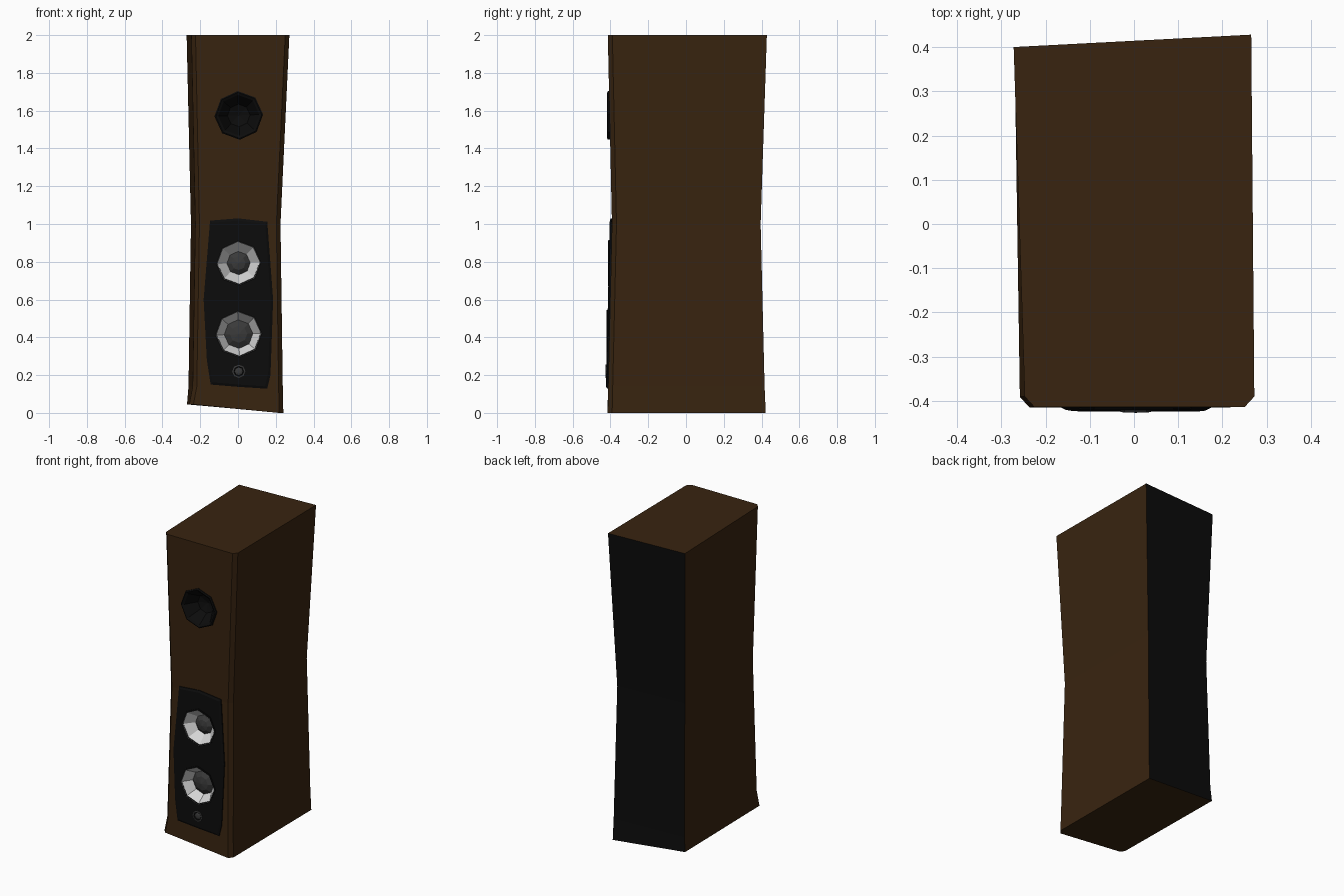
import bpy, bmesh, math

if "Cube" in bpy.data.objects:
    bpy.data.objects.remove(bpy.data.objects["Cube"])

def material(name, c):
    m = bpy.data.materials.new(name)
    m.diffuse_color = (*c, 1)
    m.use_nodes = True
    m.node_tree.nodes["Principled BSDF"].inputs["Base Color"].default_value = m.diffuse_color
    return m

WOOD = material("dark walnut", (0.040, 0.0175, 0.0050))
BLACK = material("matte black", (0.0036, 0.0036, 0.0036))
SILVER = material("silver cone", (0.66, 0.66, 0.66))
GREY = material("dark grey", (0.042, 0.042, 0.042))

def finish(name, bm, mats):
    me = bpy.data.meshes.new(name)
    bm.to_mesh(me)
    bm.free()
    for m in mats:
        me.materials.append(m)
    ob = bpy.data.objects.new(name, me)
    bpy.context.collection.objects.link(ob)
    return ob

def loft(bm, rings, caps=True):
    """Skin closed rings of points; optionally cap both ends."""
    rows = [[bm.verts.new(p) for p in r] for r in rings]
    n = len(rows[0])
    for a, b in zip(rows, rows[1:]):
        for j in range(n):
            k = (j + 1) % n
            bm.faces.new((a[j], a[k], b[k], b[j]))
    if caps:
        bm.faces.new(rows[0][::-1])
        bm.faces.new(rows[-1])
        bmesh.ops.recalc_face_normals(bm, faces=bm.faces)

def front_y(z):
    """Front surface of the waisted cabinet."""
    return -0.392 - 0.023 * abs(z - 1)

def ring(cx, cz, r, y, sides=8, turn=0.04):
    return [(cx + r * math.cos(turn + 2 * math.pi * i / sides), y,
             cz + r * math.sin(turn + 2 * math.pi * i / sides)) for i in range(sides)]

def lathe(name, cx, cz, y, profile, mats, slots):
    """Octagonal part from (radius, depth) points, outer edge to centre."""
    bm = bmesh.new()
    loft(bm, [ring(cx, cz, r, y + d) for r, d in profile], caps=False)
    for i, f in enumerate(bm.faces):
        f.material_index = slots[i // 8]
    bmesh.ops.remove_doubles(bm, verts=bm.verts, dist=1e-5)
    return finish(name, bm, mats)

def cut(target, name, cx, cz, r, depth):
    """Octagonal hole through the front surface."""
    bm = bmesh.new()
    y = front_y(cz)
    loft(bm, [ring(cx, cz, r, y - 0.05), ring(cx, cz, r, y + depth)])
    c = finish(name, bm, [])
    c.hide_render = True
    c.hide_set(True)
    for t in target:
        m = t.modifiers.new(name, 'BOOLEAN')
        m.operation = 'DIFFERENCE'
        m.solver = 'EXACT'
        m.object = c

# cabinet: waisted, slightly skewed box with chamfered front edges
# z left, z right, x front left/right, x back left/right, y front, y back left/right
sections = [
    (0.045, 0.0, -0.258, 0.240, -0.270, 0.235, -0.415, 0.395, 0.422),
    (0.14, 0.14, -0.240, 0.237, -0.262, 0.232, -0.412, 0.390, 0.416),
    (1.0, 1.0, -0.226, 0.225, -0.249, 0.221, -0.392, 0.368, 0.395),
    (2.0, 2.0, -0.247, 0.272, -0.272, 0.265, -0.414, 0.400, 0.428),
]
rings = []
for zl, zr, fl, fr, bl, br, yf, ybl, ybr in sections:
    rings.append([(fl + 0.022, yf, zl), (fr - 0.022, yf, zr), (fr, yf + 0.024, zr),
                  (br, ybr, zr), (bl, ybl, zl), (fl, yf + 0.024, zl)])
bm = bmesh.new()
loft(bm, rings)
for f in bm.faces:
    f.material_index = 1 if f.normal.y > 0.8 else 0
cabinet = finish("cabinet", bm, [WOOD, BLACK])

# bowed baffle plate carrying the drivers
outline = [(-0.148, 1.018), (-0.182, 0.6), (-0.165, 0.28), (-0.145, 0.15), (0, 0.138),
           (0.155, 0.128), (0.172, 0.2), (0.186, 0.6), (0.155, 1.012), (0, 1.03)]
def plate_ring(inset, off):
    pts = []
    for x, z in outline:
        x, z = x * (1 - inset / 0.17), 0.58 + (z - 0.58) * (1 - inset / 0.44)
        pts.append((x, -0.415 + 0.023 * z + off, z))
    return pts
bm = bmesh.new()
loft(bm, [plate_ring(0, 0.012), plate_ring(0, -0.006), plate_ring(0.012, -0.012)])
baffle = finish("baffle_plate", bm, [BLACK])

# two woofers: rim, recessed silver cone, domed dust cap
for name, cz, R, rc in (("upper_woofer", 0.793, 0.122, 0.062),
                        ("lower_woofer", 0.417, 0.127, 0.076)):
    cut([cabinet, baffle], name + "_cutter", 0.003, cz, R - 0.011, 0.09)
    lathe(name, 0.003, cz, front_y(cz) - 0.012,
          [(R, 0.004), (R, -0.002), (R - 0.004, -0.004), (R - 0.010, -0.001),
           (rc, 0.055), (rc * 0.6, 0.037), (0, 0.030)],
          [BLACK, SILVER, GREY], [0, 0, 2, 1, 2, 2])

# tweeter
lathe("tweeter", 0.004, 0.22, front_y(0.22) - 0.012,
      [(0.035, 0.004), (0.035, -0.003), (0.027, -0.004), (0.022, 0.0), (0.012, -0.004), (0, -0.005)],
      [GREY, BLACK], [0, 0, 1, 0, 0])

# bass port: flared ring with a funnel behind it
cut([cabinet], "port_cutter", 0.004, 1.575, 0.110, 0.12)
lathe("bass_port", 0.004, 1.575, front_y(1.575),
      [(0.129, 0.004), (0.129, -0.008), (0.122, -0.012), (0.108, -0.004), (0.06, 0.07), (0, 0.09)],
      [BLACK], [0] * 5)
